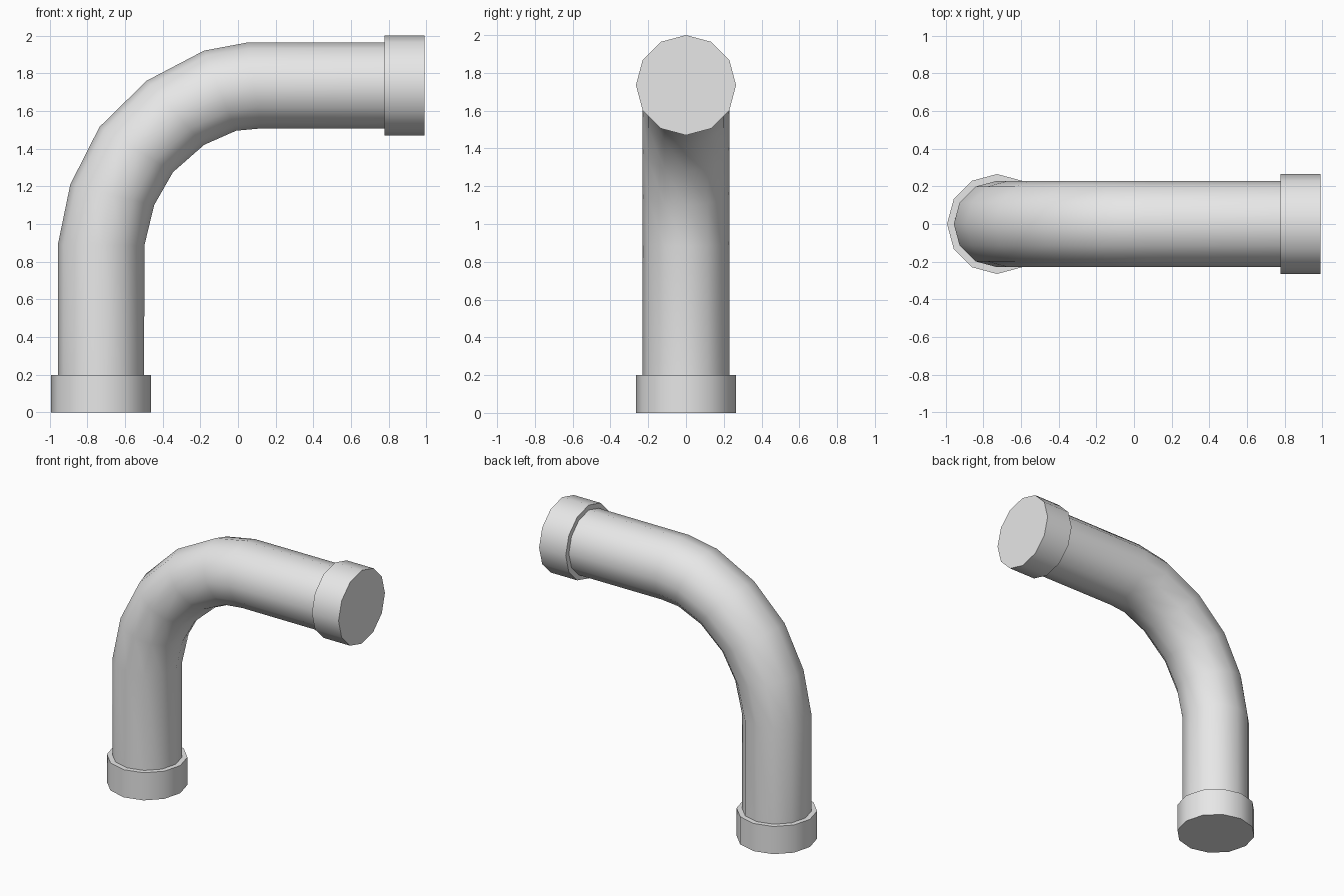
import bpy, bmesh
from math import cos, sin, pi, radians
from mathutils import Vector

cube = bpy.data.objects.get("Cube")
if cube:
    bpy.data.objects.remove(cube, do_unlink=True)

SIDES = 12
LEG_X, ARM_Z = -0.727, 1.735
PIPE_R, COLLAR_R = 0.229, 0.265

grey = bpy.data.materials.new("pipe grey")
grey.use_nodes = True
color = (0.8, 0.8, 0.8, 1)
grey.diffuse_color = color
grey.node_tree.nodes["Principled BSDF"].inputs["Base Color"].default_value = color


def loft(name, rings):
    """Skin 12-sided rings, each given by its inner and outer (x, z) and its half depth."""
    bm = bmesh.new()
    loops = []
    for inner, outer, depth in rings:
        a, b = Vector((inner[0], 0, inner[1])), Vector((outer[0], 0, outer[1]))
        mid, half = (a + b) / 2, (b - a) / 2
        loops.append([bm.verts.new(mid + half * cos(2 * pi * i / SIDES)
                                   + Vector((0, depth * sin(2 * pi * i / SIDES), 0)))
                      for i in range(SIDES)])
    for low, high in zip(loops, loops[1:]):
        for i in range(SIDES):
            j = (i + 1) % SIDES
            bm.faces.new((low[i], low[j], high[j], high[i]))
    bm.faces.new(loops[0])
    bm.faces.new(loops[-1])
    bmesh.ops.recalc_face_normals(bm, faces=bm.faces)
    mesh = bpy.data.meshes.new(name)
    bm.to_mesh(mesh)
    bm.free()
    mesh.materials.append(grey)
    obj = bpy.data.objects.new(name, mesh)
    bpy.context.collection.objects.link(obj)
    bpy.ops.object.select_all(action='DESELECT')
    obj.select_set(True)
    bpy.context.view_layer.objects.active = obj
    bpy.ops.object.shade_smooth_by_angle(angle=radians(50))


def upright(z, r):
    return (LEG_X + r, z), (LEG_X - r, z), r


def sideways(x, r):
    return (x, ARM_Z - r), (x, ARM_Z + r), r


# Bent pipe: straight leg, elbow, straight arm
elbow = [((-0.497, 0.885), (-0.956, 0.89)), ((-0.445, 1.10), (-0.89, 1.21)),
         ((-0.345, 1.275), (-0.735, 1.515)), ((-0.18, 1.42), (-0.485, 1.76)),
         ((-0.01, 1.495), (-0.18, 1.92)), ((0.12, 1.507), (0.05, 1.963))]
loft("bent_pipe", [upright(0.1, PIPE_R)] + [(a, b, PIPE_R) for a, b in elbow]
     + [sideways(0.9, PIPE_R)])

# Collars on both ends
loft("bottom_collar", [upright(0, COLLAR_R), upright(0.2, COLLAR_R)])
loft("side_collar", [sideways(0.777, COLLAR_R), sideways(0.99, COLLAR_R)])
